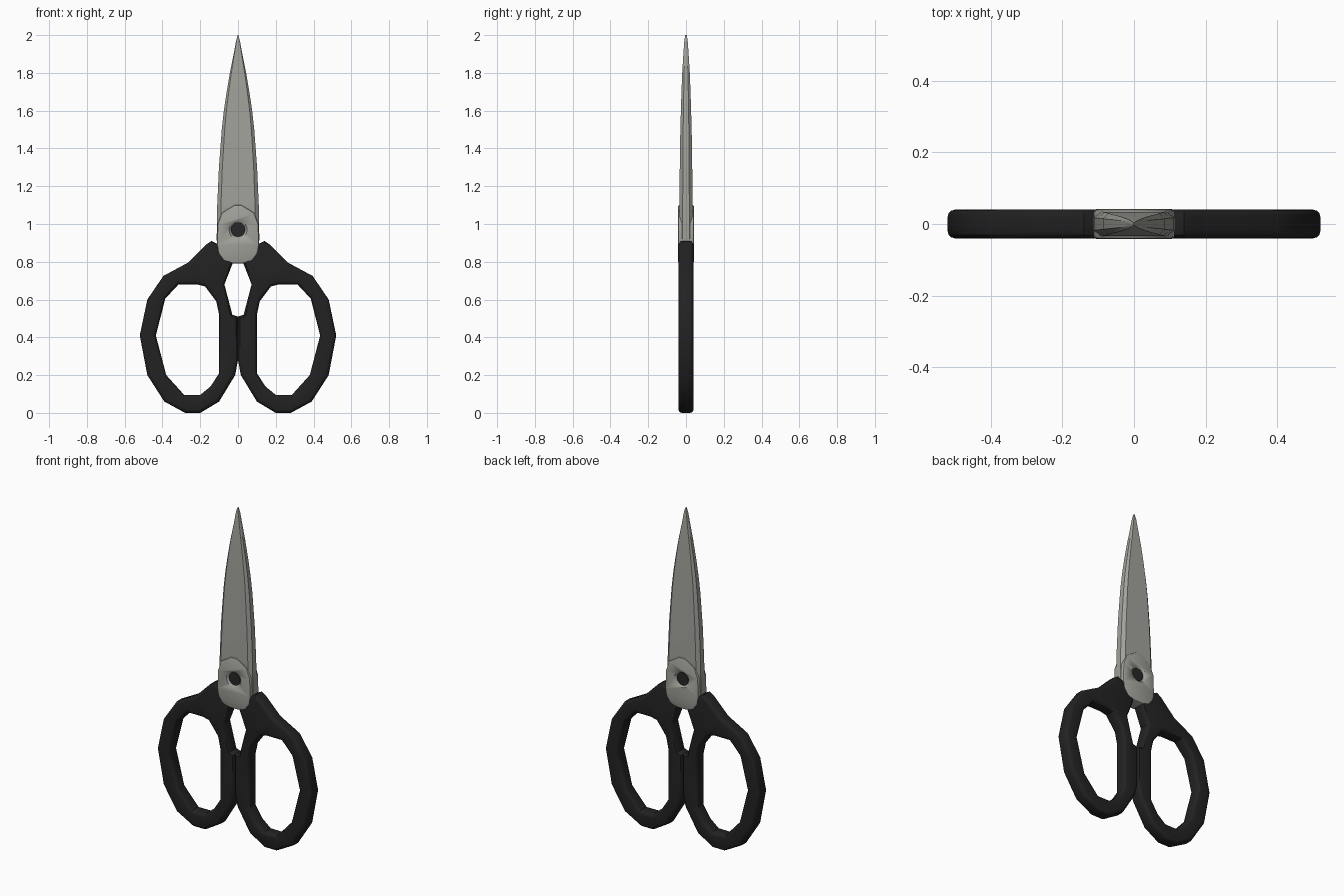
import bpy, bmesh, math

if "Cube" in bpy.data.objects:
    bpy.data.objects.remove(bpy.data.objects["Cube"])


def material(name, rgb):
    m = bpy.data.materials.new(name)
    m.diffuse_color = (*rgb, 1)
    m.use_nodes = True
    m.node_tree.nodes["Principled BSDF"].inputs["Base Color"].default_value = m.diffuse_color
    return m


STEEL = material("brushed steel", (0.36, 0.36, 0.33))
BLACK = material("black plastic", (0.016, 0.016, 0.016))
PIN = material("dark pin", (0.02, 0.02, 0.02))


def finish(ob, mat, angle=35):
    bm = bmesh.new()
    bm.from_mesh(ob.data)
    bmesh.ops.remove_doubles(bm, verts=bm.verts, dist=0.0002)
    bmesh.ops.recalc_face_normals(bm, faces=bm.faces)
    bm.to_mesh(ob.data)
    bm.free()
    ob.data.materials.clear()
    ob.data.materials.append(mat)
    bpy.ops.object.select_all(action='DESELECT')
    ob.select_set(True)
    bpy.context.view_layer.objects.active = ob
    bpy.ops.object.shade_smooth_by_angle(angle=math.radians(angle))


def plate(name, outlines, half, bevel, mat, res=1, angle=35):
    """Rounded plate in the XZ plane; outlines after the first are holes."""
    cu = bpy.data.curves.new(name, 'CURVE')
    cu.dimensions = '2D'
    cu.fill_mode = 'BOTH'
    cu.extrude, cu.bevel_depth = half - bevel, bevel
    cu.offset, cu.bevel_resolution = -bevel, res
    for pts in outlines:
        s = cu.splines.new('POLY')
        s.points.add(len(pts) - 1)
        for p, (x, z) in zip(s.points, pts):
            p.co = (x, z, 0, 1)
        s.use_cyclic_u = True
    ob = bpy.data.objects.new(name, cu)
    bpy.context.collection.objects.link(ob)
    ob.rotation_euler = (math.pi / 2, 0, 0)
    bpy.ops.object.select_all(action='DESELECT')
    ob.select_set(True)
    bpy.context.view_layer.objects.active = ob
    bpy.ops.object.convert(target='MESH')
    ob = bpy.context.object
    bpy.ops.object.transform_apply(rotation=True)
    finish(ob, mat, angle)
    return ob


# Handles: faceted finger loop with an arm running up to the blade
OUTER = [(0.20, 0), (0.28, 0), (0.39, 0.06), (0.48, 0.20), (0.52, 0.41), (0.48, 0.60),
         (0.395, 0.725), (0.265, 0.795), (0.17, 0.89), (0.14, 0.91), (0.10, 0.89),
         (0.065, 0.83), (0.025, 0.80), (0.072, 0.68), (0.03, 0.52), (0.0, 0.51),
         (0.0, 0.28), (0.015, 0.20), (0.10, 0.06)]
INNER = [(0.10, 0.21), (0.10, 0.52), (0.115, 0.59), (0.175, 0.67), (0.215, 0.68),
         (0.315, 0.68), (0.385, 0.605), (0.435, 0.41), (0.38, 0.20), (0.285, 0.095),
         (0.20, 0.095), (0.145, 0.14)]
for side, s in (("left", -1), ("right", 1)):
    # order reversed on the mirrored side so the winding stays the same
    o, i = ([(s * x, z) for x, z in pts][::s] for pts in (OUTER, INNER))
    plate(side + "_handle", [o, i], 0.04, 0.02, BLACK, res=2, angle=30)

# Closed blades: chamfered section lofted up to the point (z, half width, half depth)
SECTIONS = [(0.83, 0.085, 0.036), (0.87, 0.110, 0.036), (0.92, 0.113, 0.036),
            (1.10, 0.110, 0.035), (1.30, 0.101, 0.033), (1.50, 0.086, 0.030),
            (1.60, 0.075, 0.027), (1.70, 0.060, 0.024), (1.80, 0.043, 0.020),
            (1.90, 0.023, 0.014), (1.97, 0.010, 0.009), (2.00, 0.002, 0.004)]
bm = bmesh.new()
rings = []
for z, w, d in SECTIONS:
    a, b = w * 0.82, d * 0.5
    rings.append([bm.verts.new((x, y, z)) for x, y in
                  ((-a, -d), (a, -d), (w, -b), (w, b), (a, d), (-a, d), (-w, b), (-w, -b))])
for lo, hi in zip(rings, rings[1:]):
    for k in range(8):
        bm.faces.new((lo[k], lo[(k + 1) % 8], hi[(k + 1) % 8], hi[k]))
bm.faces.new(rings[0][::-1])
bm.faces.new(rings[-1])
me = bpy.data.meshes.new("blade")
bm.to_mesh(me)
bm.free()
blade = bpy.data.objects.new("blade", me)
bpy.context.collection.objects.link(blade)
finish(blade, STEEL, 25)

# Raised pivot plate: rounded foot, peaked top
half_outline = [(0.03, 0.792), (0.075, 0.808), (0.10, 0.84), (0.112, 0.89),
                (0.108, 1.0), (0.085, 1.06), (0.02, 1.10)]
boss = plate("pivot_plate", [half_outline + [(-x, z) for x, z in half_outline[::-1]]],
             0.042, 0.008, STEEL)


def rod(name, r1, r2, y0, y1, mat):
    bpy.ops.mesh.primitive_cone_add(vertices=24, radius1=r1, radius2=r2, depth=abs(y1 - y0),
                                    location=(0, (y0 + y1) / 2, 0.97),
                                    rotation=(math.copysign(math.pi / 2, y0 - y1), 0, 0))
    ob = bpy.context.object
    ob.name = name
    finish(ob, mat)
    return ob


# Countersunk pivot hole on both sides, with the dark pin inside
for ob in (boss, blade):
    for s in (-1, 1):
        cutter = rod("pivot_cutter", 0.036, 0.052, s * 0.028, s * 0.046, STEEL)
        cutter.hide_render = True
        cutter.hide_viewport = True
        mod = ob.modifiers.new("countersink", 'BOOLEAN')
        mod.object = cutter
        mod.solver = 'EXACT'
rod("pivot_pin", 0.038, 0.038, -0.033, 0.033, PIN)
